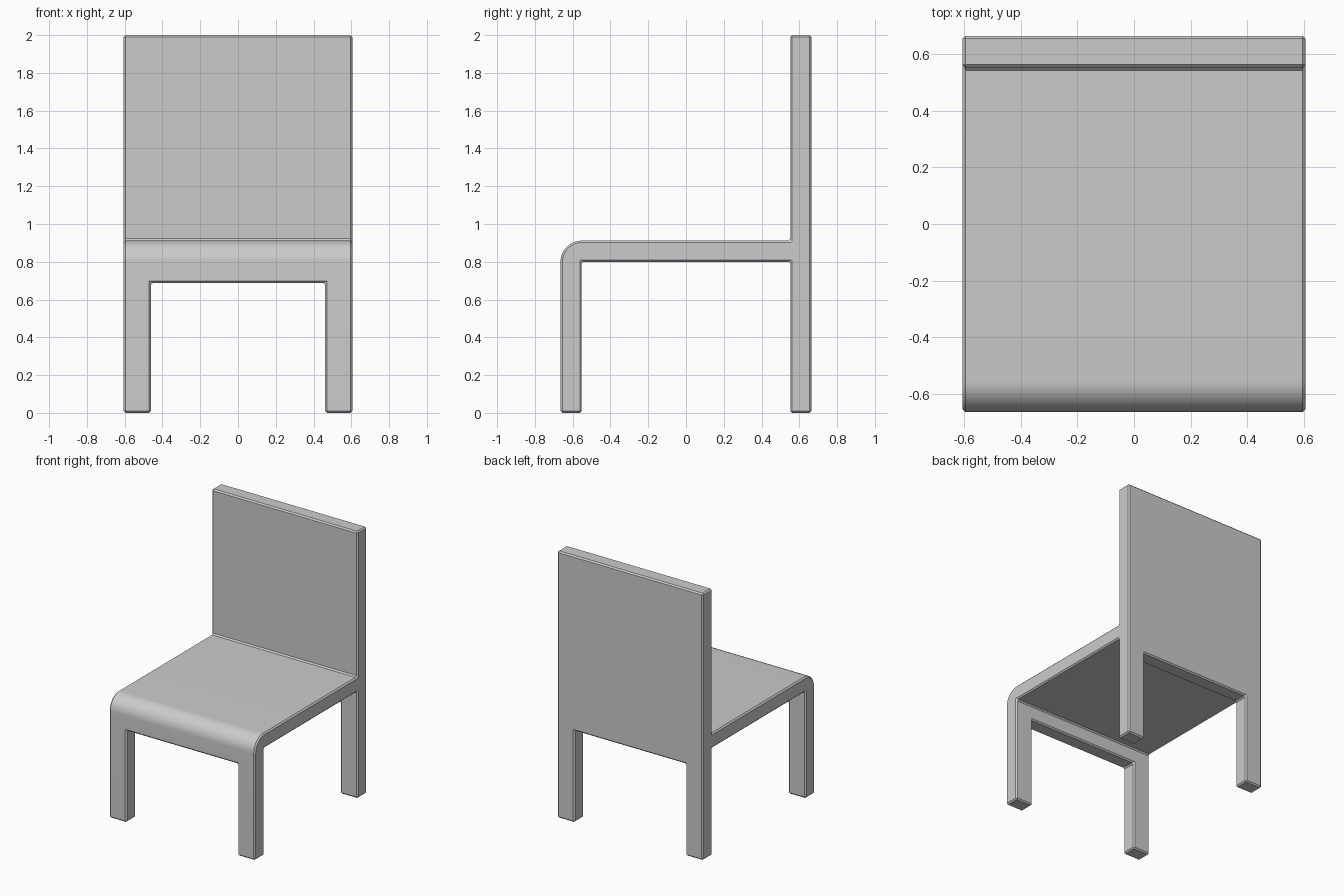
import bpy, bmesh
from math import pi, sin, cos, radians

if "Cube" in bpy.data.objects:
    bpy.data.objects.remove(bpy.data.objects["Cube"])

HALF_W, LEG_X, RAIL_Z = 0.605, 0.461, 0.687
Y, T = 0.664, 0.112          # half depth, panel thickness
SEAT_LO, SEAT_HI = 0.80, 0.912


def prism(name, pts, half):
    """Extrude a (y, z) outline symmetrically along x."""
    bm = bmesh.new()
    face = bm.faces.new([bm.verts.new((-half, y, z)) for y, z in pts])
    ext = bmesh.ops.extrude_face_region(bm, geom=[face])
    for v in ext["geom"]:
        if isinstance(v, bmesh.types.BMVert):
            v.co.x = half
    bmesh.ops.recalc_face_normals(bm, faces=bm.faces)
    me = bpy.data.meshes.new(name)
    bm.to_mesh(me)
    bm.free()
    ob = bpy.data.objects.new(name, me)
    bpy.context.collection.objects.link(ob)
    return ob


# Side outline: front legs, rounded seat front, seat, backrest and back legs
N = 12
arc = [(-Y + T - T * sin(a), SEAT_HI - T + T * cos(a))
       for a in (i * pi / 2 / N for i in range(N + 1))]
outline = arc + [(-Y, 0), (-Y + T, 0), (-Y + T, SEAT_LO), (Y - T, SEAT_LO),
                 (Y - T, 0), (Y, 0), (Y, 2), (Y - T, 2), (Y - T, SEAT_HI)]
chair = prism("chair", outline, HALF_W)

# Opening between the legs, front and back
cutter = prism("leg_opening_cutter",
               [(-1, -0.2), (1, -0.2), (1, RAIL_Z), (-1, RAIL_Z)], LEG_X)
cutter.hide_render = True

boolean = chair.modifiers.new("leg_opening", 'BOOLEAN')
boolean.operation = 'DIFFERENCE'
boolean.solver = 'EXACT'
boolean.object = cutter

# Small chamfer on every crease
bevel = chair.modifiers.new("chamfer", 'BEVEL')
bevel.width = 0.01
bevel.segments = 1
bevel.limit_method = 'ANGLE'
bevel.angle_limit = radians(40)
bevel.use_clamp_overlap = False

bpy.context.view_layer.objects.active = chair
cutter.select_set(False)
chair.select_set(True)
for m in list(chair.modifiers):
    bpy.ops.object.modifier_apply(modifier=m.name)
bpy.data.objects.remove(cutter)
bpy.ops.object.shade_smooth_by_angle(angle=radians(30))
